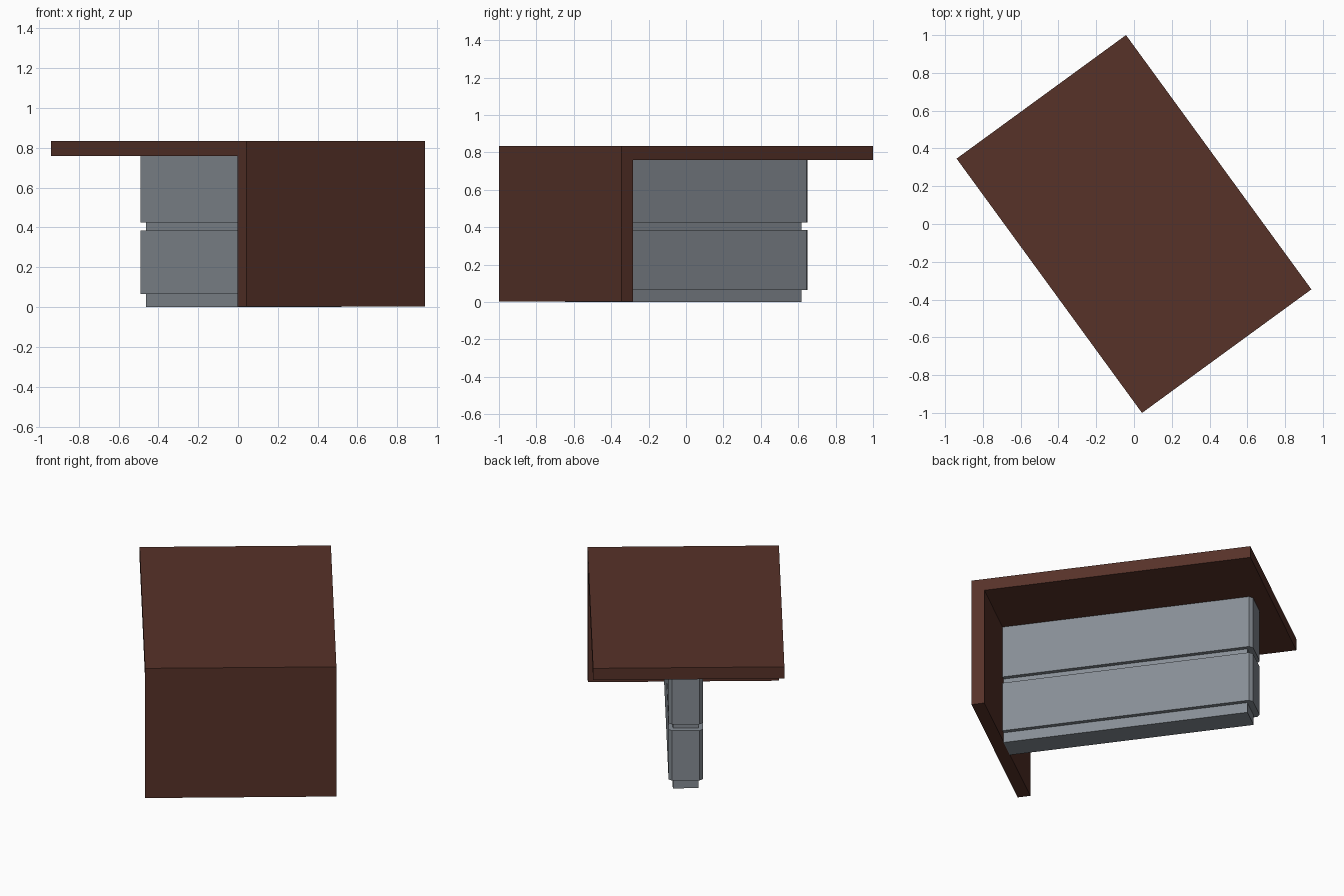
import bpy, bmesh, math
from mathutils import Matrix

if "Cube" in bpy.data.objects:
    bpy.data.objects.remove(bpy.data.objects["Cube"])

ROT = Matrix.Rotation(math.radians(-53.9), 4, 'Z')  # desk sits diagonally


def material(name, rgb):
    m = bpy.data.materials.new(name)
    m.diffuse_color = (*rgb, 1)
    m.use_nodes = True
    m.node_tree.nodes["Principled BSDF"].inputs["Base Color"].default_value = m.diffuse_color
    return m


wood = material("dark_brown_wood", (0.095, 0.032, 0.022))
metal = material("grey_metal", (0.24, 0.268, 0.30))


def block(name, x0, x1, y0, y1, z0, z1, mat, chamfer=0):
    """Box in desk space; chamfer cuts the two vertical corners at the x0 end."""
    c = chamfer
    if c:
        outline = [(x0 + c, y0), (x1, y0), (x1, y1), (x0 + c, y1), (x0, y1 - c), (x0, y0 + c)]
    else:
        outline = [(x0, y0), (x1, y0), (x1, y1), (x0, y1)]
    bm = bmesh.new()
    face = bm.faces.new([bm.verts.new((x, y, z0)) for x, y in outline])
    ext = bmesh.ops.extrude_face_region(bm, geom=[face])
    top = [v for v in ext["geom"] if isinstance(v, bmesh.types.BMVert)]
    bmesh.ops.translate(bm, vec=(0, 0, z1 - z0), verts=top)
    if not any(len(e.link_faces) == 1 for e in face.edges):
        pass
    else:
        bmesh.ops.holes_fill(bm, edges=bm.edges)
    bmesh.ops.recalc_face_normals(bm, faces=bm.faces)
    bm.transform(ROT)
    me = bpy.data.meshes.new(name)
    bm.to_mesh(me)
    bm.free()
    me.materials.append(mat)
    ob = bpy.data.objects.new(name, me)
    bpy.context.collection.objects.link(ob)
    return ob


L, W = 0.833, 0.555          # half length and half width of the top
END = L - 0.076              # inner face of the end panel
MID = 0.015                  # cabinet centre line

# wooden top and end panel
block("desk_top", -L, L, -W, W, 0.759, 0.834, wood)
block("end_panel", END, L, -W, W, 0.004, 0.759, wood)

# metal spine: recessed plinth and groove
block("plinth", -0.70, END, MID - 0.075, MID + 0.075, 0.0, 0.065, metal)
block("groove", -0.70, END, MID - 0.075, MID + 0.075, 0.385, 0.425, metal)

# two stacked cabinet bodies with chamfered corners
for name, z0, z1 in (("lower_cabinet", 0.065, 0.385), ("upper_cabinet", 0.425, 0.759)):
    block(name, -0.735, END, MID - 0.1, MID + 0.1, z0, z1, metal, 0.02)
